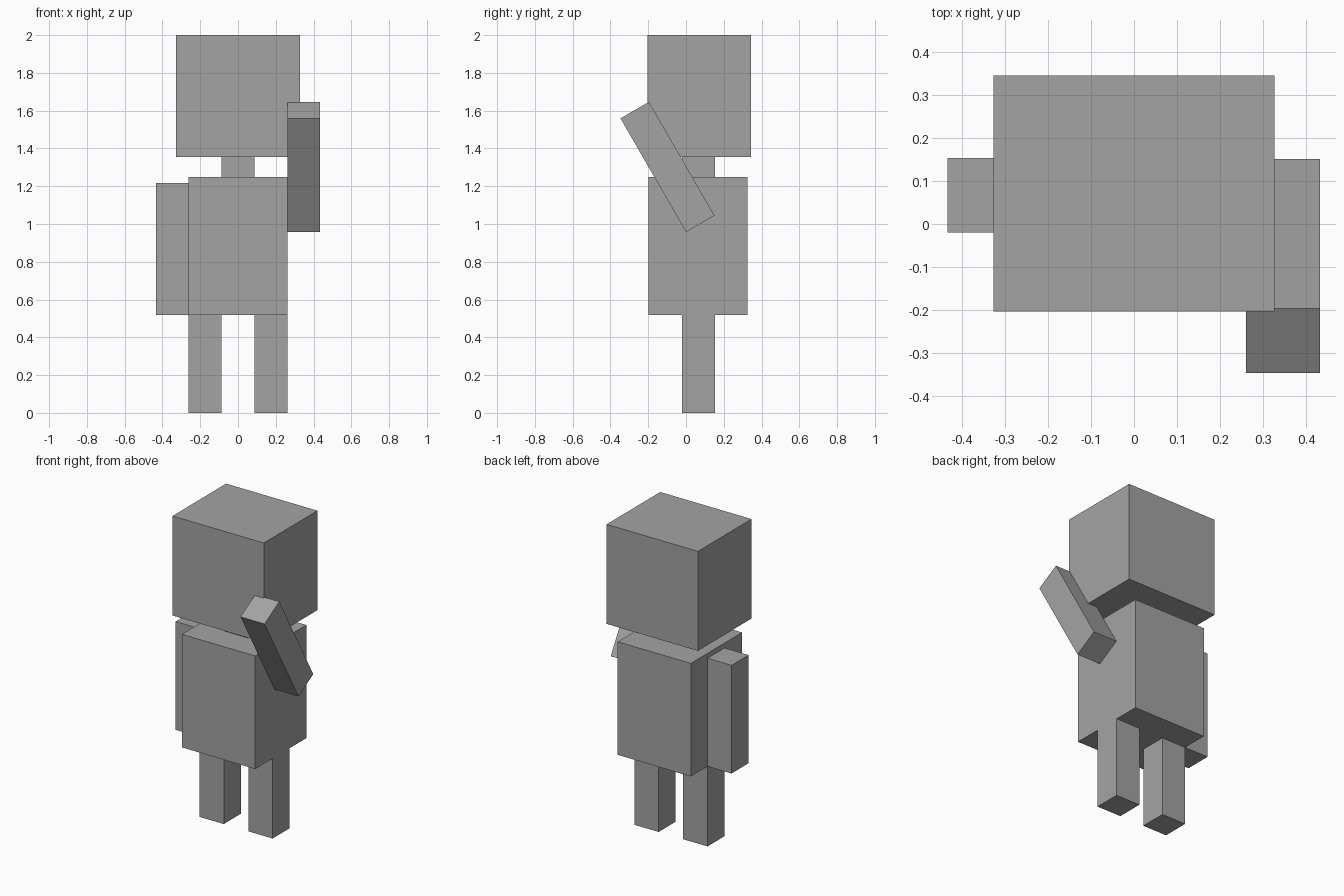
import bpy
import math

# Remove the default cube
old = bpy.data.objects.get("Cube")
if old:
    bpy.data.objects.remove(old, do_unlink=True)

GREY = (0.37, 0.37, 0.37, 1.0)
mat = bpy.data.materials.new("plain grey")
mat.use_nodes = True
mat.diffuse_color = GREY
mat.node_tree.nodes["Principled BSDF"].inputs["Base Color"].default_value = GREY


def box(name, center, size, tilt=0.0):
    """Flat-sided block, tilted about the x axis in degrees."""
    bpy.ops.mesh.primitive_cube_add(size=1, location=center)
    ob = bpy.context.object
    ob.name = name
    ob.scale = size
    ob.rotation_euler.x = math.radians(tilt)
    ob.data.materials.append(mat)
    return ob


LIMB = 0.174      # thickness of limbs and neck
LIMB_Y = 0.067    # depth position of limbs
HIP, SHOULDER, CHIN = 0.518, 1.25, 1.356

# Head, neck and torso
box("head", (0, 0.071, (CHIN + 2) / 2), (0.654, 0.548, 2 - CHIN))
box("neck", (0, LIMB_Y, (SHOULDER + CHIN) / 2), (LIMB, LIMB, CHIN - SHOULDER))
box("torso", (0, 0.063, (HIP + SHOULDER) / 2), (0.524, 0.524, SHOULDER - HIP))

# Legs
for side, sx in (("left", 1), ("right", -1)):
    box(side + "_leg", (sx * 0.175, LIMB_Y, HIP / 2), (LIMB, LIMB, HIP))

# Arms: right hangs down, left is raised forward
box("right_arm", (-0.348, LIMB_Y, 0.868), (0.172, LIMB, 0.70))
box("left_arm", (0.347, -0.098, 1.302), (0.172, LIMB, 0.695), tilt=30)
